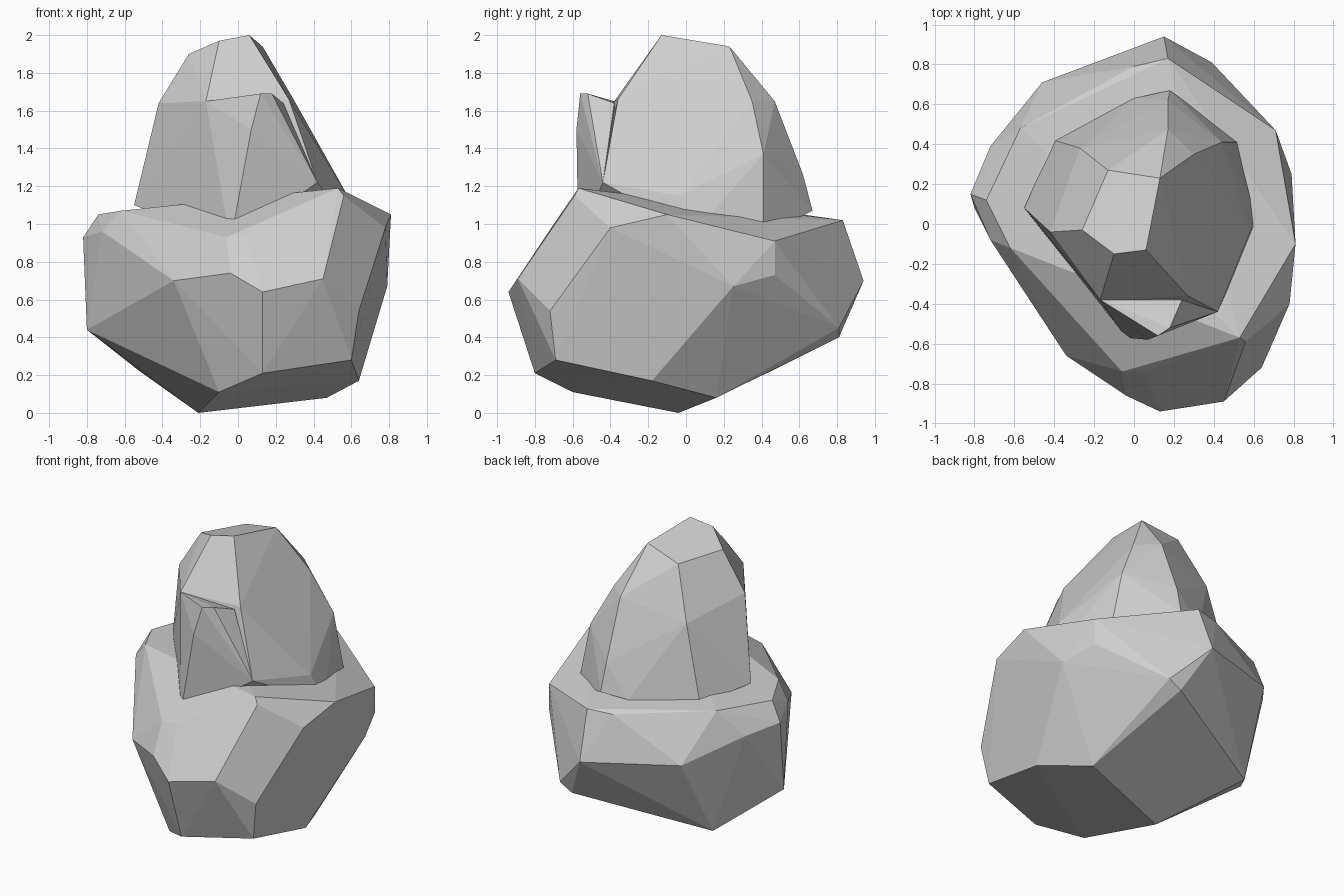
import bpy
import bmesh
from mathutils import Vector

# Remove the default object
default_cube = bpy.data.objects.get("Cube")
if default_cube:
    bpy.data.objects.remove(default_cube, do_unlink=True)


def make_material(name, color):
    material = bpy.data.materials.new(name)
    material.use_nodes = True
    material.diffuse_color = color
    shader = next(n for n in material.node_tree.nodes if n.type == "BSDF_PRINCIPLED")
    shader.inputs["Base Color"].default_value = color
    return material


stone_grey = make_material("stone grey", (0.62, 0.62, 0.62, 1))


def chiselled_block(name, *corner_groups):
    """Wrap flat facets around corner points given in hundredths of a unit."""
    bm = bmesh.new()
    for group in corner_groups:
        for corner in group:
            bm.verts.new(Vector(corner) / 100)
    result = bmesh.ops.convex_hull(bm, input=bm.verts[:])
    # Discard corners swallowed by the hull
    unused = [v for v in bm.verts if not v.link_faces]
    bmesh.ops.delete(bm, geom=unused, context="VERTS")
    # Join almost coplanar triangles into broad facets
    bmesh.ops.dissolve_limit(bm, angle_limit=0.05, verts=bm.verts[:], edges=bm.edges[:])
    bmesh.ops.recalc_face_normals(bm, faces=bm.faces[:])
    mesh = bpy.data.meshes.new(name)
    bm.to_mesh(mesh)
    bm.free()
    mesh.materials.append(stone_grey)
    block = bpy.data.objects.new(name, mesh)
    bpy.context.scene.collection.objects.link(block)
    return block


# Broad lower boulder: underside, widest band and upper rim
underside = [
    (-21, -4, 0), (-10, -60, 11), (13, -80, 21), (60, -69, 28),
    (64, -18, 17), (47, 16, 8), (30, 81, 40), (-52, 45, 22),
]
widest_band = [
    (13, -94, 64), (45, -89, 71), (64, -72, 54), (79, 25, 67),
    (71, 47, 73), (39, 81, 45), (15, 94, 70), (-46, 71, 75),
    (-72, 39, 90), (-82, 15, 93), (-80, 8, 44), (-34, -66, 70),
    (-4, -86, 74),
]
upper_rim = [
    (-6, -74, 93), (5, -74, 94), (56, -59, 115), (53, -57, 119),
    (78, -40, 98), (81, -10, 105), (71, 47, 91), (17, 83, 102),
    (0, 79, 101), (-57, 48, 107), (-74, 12, 105), (-72, -8, 96),
    (-62, -12, 107),
]
chiselled_block("lower_boulder", underside, widest_band, upper_rim)

# Tall spire rising from the boulder: foot, shoulders and peak
spire_foot = [
    (-55, 8, 110), (-4, -57, 90), (42, -44, 122), (58, -4, 115),
    (63, 4, 95), (53, 41, 94), (18, 67, 107), (0, 63, 105),
    (-40, 42, 105),
]
spire_shoulders = [
    (-42, -4, 164), (-17, -38, 165), (27, -36, 166), (30, 35, 165),
    (44, 41, 137), (17, 47, 165), (17, 62, 126), (-27, 38, 155),
]
spire_peak = [
    (6, -13, 200), (-10, -15, 197), (-26, -3, 190),
    (-13, 27, 188), (13, 23, 194),
]
chiselled_block("upper_spire", spire_foot, spire_shoulders, spire_peak)

# Narrow fin leaning against the front of the spire
fin_tip = [(12, -56, 169), (18, -52, 169), (7, -58, 150)]
fin_back = [(-17, -38, 165), (2, -44, 163), (24, -38, 164)]
fin_foot = [(-4, -57, 90), (42, -44, 122), (0, -30, 100)]
chiselled_block("front_fin", fin_tip, fin_back, fin_foot)
